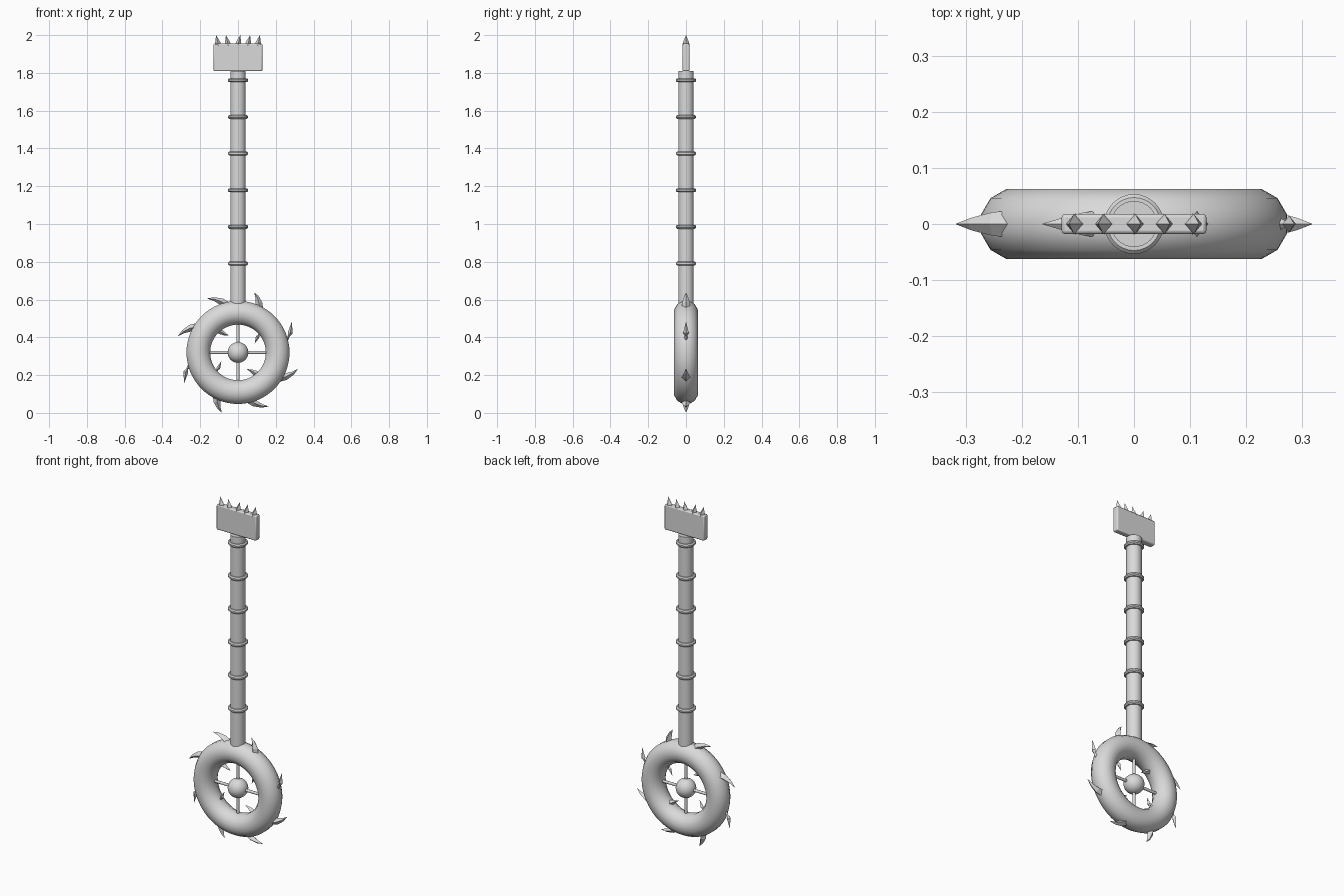
import bpy, bmesh, math
from mathutils import Vector

if "Cube" in bpy.data.objects:
    bpy.data.objects.remove(bpy.data.objects["Cube"], do_unlink=True)

steel = bpy.data.materials.new("grey_steel")
steel.use_nodes = True
GREY = (0.7, 0.7, 0.7, 1)
steel.diffuse_color = GREY
steel.node_tree.nodes["Principled BSDF"].inputs["Base Color"].default_value = GREY

WHEEL_Z = 0.32


def add_object(name, bm, smooth=False):
    bmesh.ops.recalc_face_normals(bm, faces=bm.faces[:])
    mesh = bpy.data.meshes.new(name)
    bm.to_mesh(mesh)
    bm.free()
    mesh.materials.append(steel)
    obj = bpy.data.objects.new(name, mesh)
    bpy.context.collection.objects.link(obj)
    if smooth:
        finish(obj, name)
    return obj


def finish(obj, name):
    obj.name = name
    if not obj.data.materials:
        obj.data.materials.append(steel)
    bpy.ops.object.select_all(action='DESELECT')
    obj.select_set(True)
    bpy.context.view_layer.objects.active = obj
    bpy.ops.object.shade_smooth_by_angle(angle=math.radians(40))


def ring(name, major, minor, z, steps, sides, upright=False):
    """Torus whose tube has flat sides facing along its axis and outward."""
    bm = bmesh.new()
    loops = []
    for i in range(steps):
        a = math.tau * i / steps
        loop = []
        for j in range(sides):
            b = math.tau * (j + 0.5) / sides
            r, h = major + minor * math.cos(b), minor * math.sin(b)
            x, y = r * math.cos(a), r * math.sin(a)
            loop.append(bm.verts.new((x, h, y + z) if upright else (x, y, h + z)))
        loops.append(loop)
    for i in range(steps):
        p, q = loops[i], loops[(i + 1) % steps]
        for j in range(sides):
            k = (j + 1) % sides
            bm.faces.new((p[j], q[j], q[k], p[k]))
    return add_object(name, bm, True)


def rod(name, start, end, radius, sides):
    a, b = Vector(start), Vector(end)
    bpy.ops.mesh.primitive_cylinder_add(
        vertices=sides, radius=radius, depth=(b - a).length, location=(a + b) / 2)
    obj = bpy.context.object
    obj.rotation_euler = (b - a).to_track_quat('Z', 'Y').to_euler()
    finish(obj, name)


def polar(radius, degrees):
    a = math.radians(degrees)
    return Vector((radius * math.cos(a), 0, WHEEL_Z + radius * math.sin(a)))


def spike(name, p0, p1, p2, profile):
    """Four-sided spike along a bent path; profile holds (position, width)."""
    bm = bmesh.new()
    depth = Vector((0, 1, 0))
    loops = []
    for t, w in profile:
        centre = p0 * (1 - t) ** 2 + p1 * 2 * t * (1 - t) + p2 * t * t
        along = ((p1 - p0) * (1 - t) + (p2 - p1) * t).normalized()
        side = along.cross(depth)
        loops.append([bm.verts.new(centre + d) for d in
                      (depth * w, side * w * 0.85, -depth * w, -side * w * 0.85)])
    tip = bm.verts.new(p2)
    bm.faces.new(loops[0])
    for p, q in zip(loops, loops[1:]):
        for j in range(4):
            k = (j + 1) % 4
            bm.faces.new((p[j], p[k], q[k], q[j]))
    for j in range(4):
        bm.faces.new((loops[-1][j], loops[-1][(j + 1) % 4], tip))
    return add_object(name, bm)


CLAW = [(0, 0.025), (0.35, 0.021), (0.7, 0.011)]
BARB = [(0, 0.019), (0.35, 0.006), (0.5, 0.015)]

# Wheel: tyre, hub and spokes
ring("wheel_rim", 0.21, 0.065, WHEEL_Z, 64, 12, upright=True)
bpy.ops.mesh.primitive_uv_sphere_add(segments=32, ring_count=16, radius=0.055,
                                     location=(0, 0, WHEEL_Z))
finish(bpy.context.object, "wheel_hub")
for i in range(4):
    rod(f"spoke_{i + 1}", polar(0.03, 90 * i), polar(0.18, 90 * i), 0.008, 12)

# Swept spikes around the outside, with a barbed one on each half
for i in range(8):
    end = 30 + 45 * i
    barbed = i % 4 == 0
    lag = 12 if i % 4 == 1 else 18
    spike(f"outer_spike_{i + 1}", polar(0.25, end - lag), polar(0.305, end - lag * 0.6),
          polar(0.33, end), BARB if barbed else CLAW)

# Smaller spikes pointing inward
for i in range(4):
    end = 28 + 90 * i
    shape = BARB if i % 2 == 0 else CLAW
    spike(f"inner_spike_{i + 1}", polar(0.17, end + 14), polar(0.13, end + 12),
          polar(0.1, end), [(t, w * 0.8) for t, w in shape])

# Handle with raised bands
rod("handle", (0, 0, 0.53), (0, 0, 1.81), 0.041, 32)
for i in range(6):
    ring(f"handle_band_{i + 1}", 0.043, 0.011, 0.791 + 0.194 * i, 32, 8)

# Head block with softened edges
bpy.ops.mesh.primitive_cube_add(size=1, location=(0, 0, 1.882))
head = bpy.context.object
head.scale = (0.258, 0.036, 0.146)
bpy.ops.object.transform_apply(location=False, rotation=False, scale=True)
bevel = head.modifiers.new("soft_edges", 'BEVEL')
bevel.width, bevel.segments = 0.006, 2
finish(head, "head_block")

# Row of slightly splayed spikes on the head
for i, lean in enumerate((-0.012, -0.012, 0.012, 0.012, 0.012)):
    x = 0.052 * (i - 2)
    base, tip = Vector((x, 0, 1.945)), Vector((x + lean, 0, 2))
    spike(f"head_spike_{i + 1}", base, (base + tip) / 2, tip, [(0, 0.019), (0.3, 0.016)])
